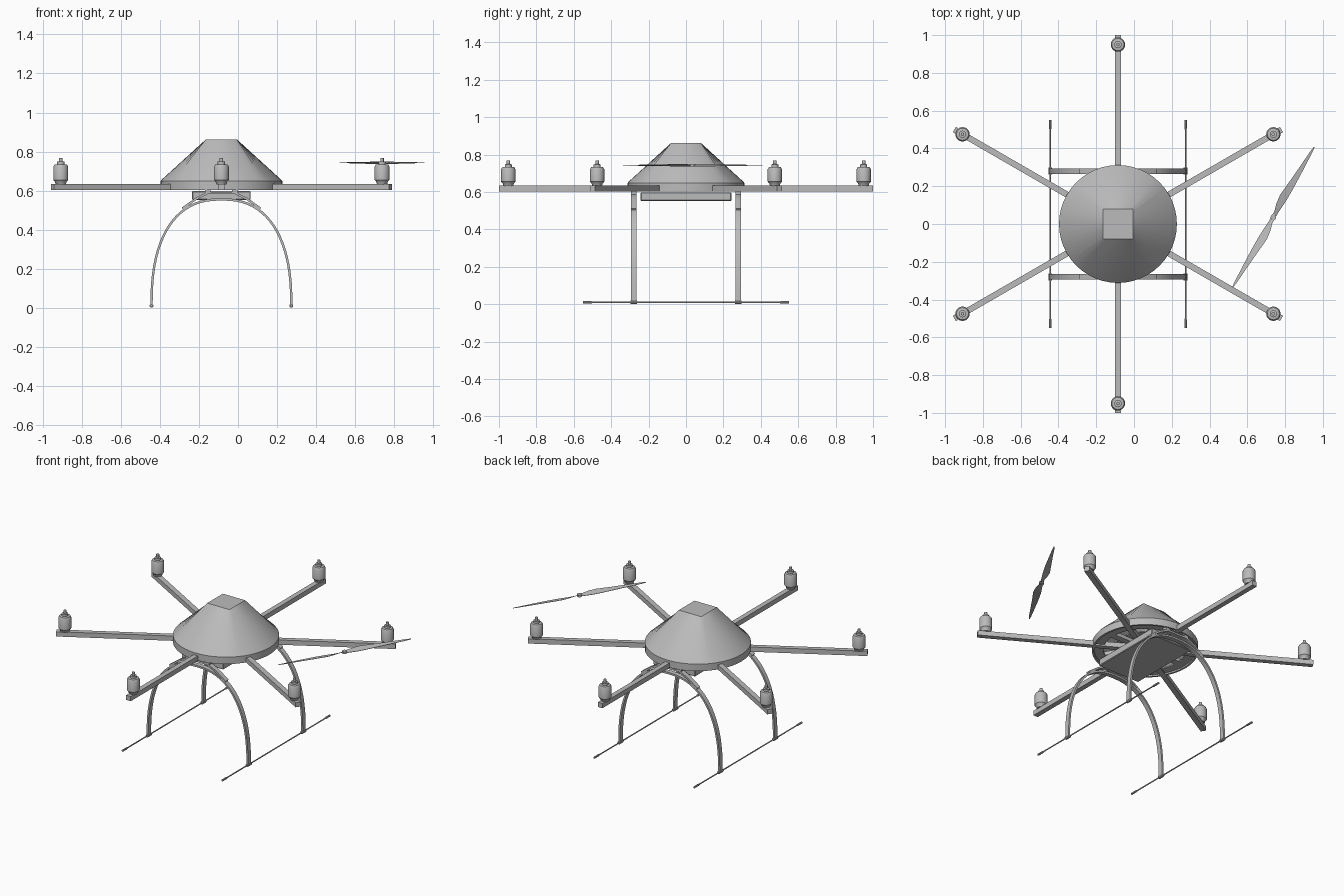
import bpy, bmesh, math
from mathutils import Vector, Matrix

if "Cube" in bpy.data.objects:
    bpy.data.objects.remove(bpy.data.objects["Cube"])

CX = -0.085  # drone axis, offset because the loose propeller lies to the right
grey = bpy.data.materials.new("light grey")
grey.diffuse_color = (0.5, 0.5, 0.5, 1)
grey.use_nodes = True
grey.node_tree.nodes["Principled BSDF"].inputs["Base Color"].default_value = grey.diffuse_color


def finish(name, bm, smooth=None):
    bmesh.ops.recalc_face_normals(bm, faces=bm.faces)
    me = bpy.data.meshes.new(name)
    bm.to_mesh(me)
    bm.free()
    ob = bpy.data.objects.new(name, me)
    bpy.context.collection.objects.link(ob)
    me.materials.append(grey)
    if smooth:
        bpy.ops.object.select_all(action='DESELECT')
        ob.select_set(True)
        bpy.context.view_layer.objects.active = ob
        bpy.ops.object.shade_smooth_by_angle(angle=math.radians(smooth))
    return ob


def add_box(bm, lo, hi, mat=Matrix()):
    lo, hi = Vector(lo), Vector(hi)
    m = mat @ Matrix.Translation((lo + hi) / 2) @ Matrix.Diagonal((*(hi - lo), 1))
    bmesh.ops.create_cube(bm, size=1, matrix=m)


def add_loft(bm, rings, cap_start=True, cap_end=True, closed=False):
    vs = [[bm.verts.new(p) for p in r] for r in rings]
    n = len(vs[0])
    pairs = list(zip(vs, vs[1:])) + ([(vs[-1], vs[0])] if closed else [])
    for a, b in pairs:
        for i in range(n):
            bm.faces.new((a[i], a[(i + 1) % n], b[(i + 1) % n], b[i]))
    if not closed:
        if cap_start:
            bm.faces.new(vs[0])
        if cap_end:
            bm.faces.new(vs[-1])


def circle(r, z, n=24, x=CX, y=0.0):
    return [(x + r * math.cos(2 * math.pi * i / n), y + r * math.sin(2 * math.pi * i / n), z)
            for i in range(n)]


def rod_y(bm, x, z, stations, n=10):
    add_loft(bm, [[(x + r * math.cos(2 * math.pi * i / n), y, z + r * math.sin(2 * math.pi * i / n))
                   for i in range(n)] for y, r in stations])


def ribbon(bm, pts, y, width, thick):
    """Flat strap following an xz path."""
    rings = []
    for i, p in enumerate(pts):
        d = (Vector(pts[min(i + 1, len(pts) - 1)]) - Vector(pts[max(i - 1, 0)])).normalized()
        nx, nz = -d.y * thick / 2, d.x * thick / 2
        rings.append([(CX + p[0] + s * nx, y + t * width / 2, p[1] + s * nz)
                      for s, t in ((1, 1), (1, -1), (-1, -1), (-1, 1))])
    add_loft(bm, rings)


# canopy: hollow round rim blending into a square flat top
def square(half, z, n=48):
    out = []
    for i in range(n):
        a = 2 * math.pi * i / n
        r = half / max(abs(math.cos(a)), abs(math.sin(a)))
        out.append((CX + r * math.cos(a), r * math.sin(a), z))
    return out


bm = bmesh.new()
add_loft(bm, [square(0.066, 0.845), circle(0.296, 0.645, 48), circle(0.3, 0.603, 48),
              circle(0.312, 0.603, 48), circle(0.312, 0.648, 48), circle(0.306, 0.656, 48),
              square(0.08, 0.862)])
finish("canopy", bm, 25)

# frame under the canopy: outer ring, hub plate and spokes
bm = bmesh.new()
add_loft(bm, [circle(0.3, 0.612, 48), circle(0.3, 0.62, 48),
              circle(0.245, 0.62, 48), circle(0.245, 0.612, 48)], closed=True)
add_loft(bm, [circle(0.17, 0.634, 36), circle(0.17, 0.642, 36)])
for k in range(6):
    m = Matrix.Translation((CX, 0, 0)) @ Matrix.Rotation(math.radians(60 * k), 4, 'Z')
    add_box(bm, (0.1, -0.02, 0.612), (0.26, 0.02, 0.636), m)
finish("centre_frame", bm)

# six arms, each with a motor
motor_profile = [(0.026, 0.632), (0.03, 0.646), (0.038, 0.655), (0.038, 0.722), (0.032, 0.733),
                 (0.019, 0.735), (0.019, 0.748), (0.009, 0.749), (0.009, 0.768)]
for k in range(6):
    a = math.radians(30 + 60 * k)
    m = Matrix.Translation((CX, 0, 0)) @ Matrix.Rotation(a, 4, 'Z')
    bm = bmesh.new()
    add_box(bm, (0.08, -0.016, 0.603), (1.0, 0.016, 0.634), m)
    finish(f"arm_{k + 1}", bm)
    bm = bmesh.new()
    x, y = CX + 0.95 * math.cos(a), 0.95 * math.sin(a)
    add_loft(bm, [circle(r, z, 20, x, y) for r, z in motor_profile])
    finish(f"motor_{k + 1}", bm, 30)

# battery box
bm = bmesh.new()
add_box(bm, (CX - 0.15, -0.243, 0.553), (CX + 0.15, 0.243, 0.598))
bmesh.ops.bevel(bm, geom=list(bm.edges), offset=0.004, segments=1, affect='EDGES')
finish("battery_box", bm)

# landing gear: two arched straps with an upper brace
for name, y in (("front", -0.28), ("back", 0.28)):
    bm = bmesh.new()
    arch = []
    for i in range(41):
        t = math.pi * i / 40
        c, s = math.cos(t), math.sin(t)
        arch.append((-math.copysign(abs(c) ** (2 / 2.4), c) * 0.358,
                     0.012 + 0.543 * s ** (2 / 2.4)))
    ribbon(bm, arch, y, 0.03, 0.012)
    brace = [(-0.2, 0.508), (-0.13, 0.558), (-0.07, 0.588), (0.07, 0.588), (0.13, 0.558), (0.2, 0.508)]
    ribbon(bm, brace, y, 0.03, 0.012)
    for s in (-1, 1):
        add_box(bm, (CX + s * 0.07 - 0.015, y - 0.015, 0.585), (CX + s * 0.07 + 0.015, y + 0.015, 0.614))
    finish(name + "_landing_legs", bm, 30)

# skids with end sleeves and leg clamps
for name, s in (("left", -1), ("right", 1)):
    bm = bmesh.new()
    x = CX + s * 0.358
    rod_y(bm, x, 0.01, [(-0.55, 0.0065), (-0.505, 0.0065), (-0.5, 0.004),
                        (0.5, 0.004), (0.505, 0.0065), (0.55, 0.0065)])
    for y in (-0.28, 0.28):
        rod_y(bm, x, 0.01, [(y - 0.018, 0.01), (y + 0.018, 0.01)])
    finish(name + "_skid", bm, 30)

# loose propeller: two twisted blades and a hub
px, py, pz = 0.738, 0.036, 0.743
place = Matrix.Translation((px, py, pz)) @ Matrix.Rotation(math.radians(60.3), 4, 'Z')
# radius, leading edge, trailing edge, twist height
sections = [(0.0, 0.011, -0.011, 0.003), (0.03, 0.011, -0.010, 0.005), (0.07, 0.022, -0.013, 0.006),
            (0.12, 0.028, -0.016, 0.005), (0.2, 0.020, -0.016, 0.003), (0.3, 0.011, -0.013, 0.002),
            (0.4, 0.003, -0.009, 0.001), (0.43, -0.002, -0.006, 0.0005)]
bm = bmesh.new()
for s in (1, -1):
    add_loft(bm, [[place @ Vector((s * r, s * lead, h + 0.001)),
                   place @ Vector((s * r, s * trail, -h + 0.001)),
                   place @ Vector((s * r, s * trail, -h - 0.001)),
                   place @ Vector((s * r, s * lead, h - 0.001))]
                  for r, lead, trail, h in sections])
add_loft(bm, [circle(0.015, pz - 0.007, 16, px, py), circle(0.015, pz + 0.007, 16, px, py)])
finish("propeller", bm, 30)
